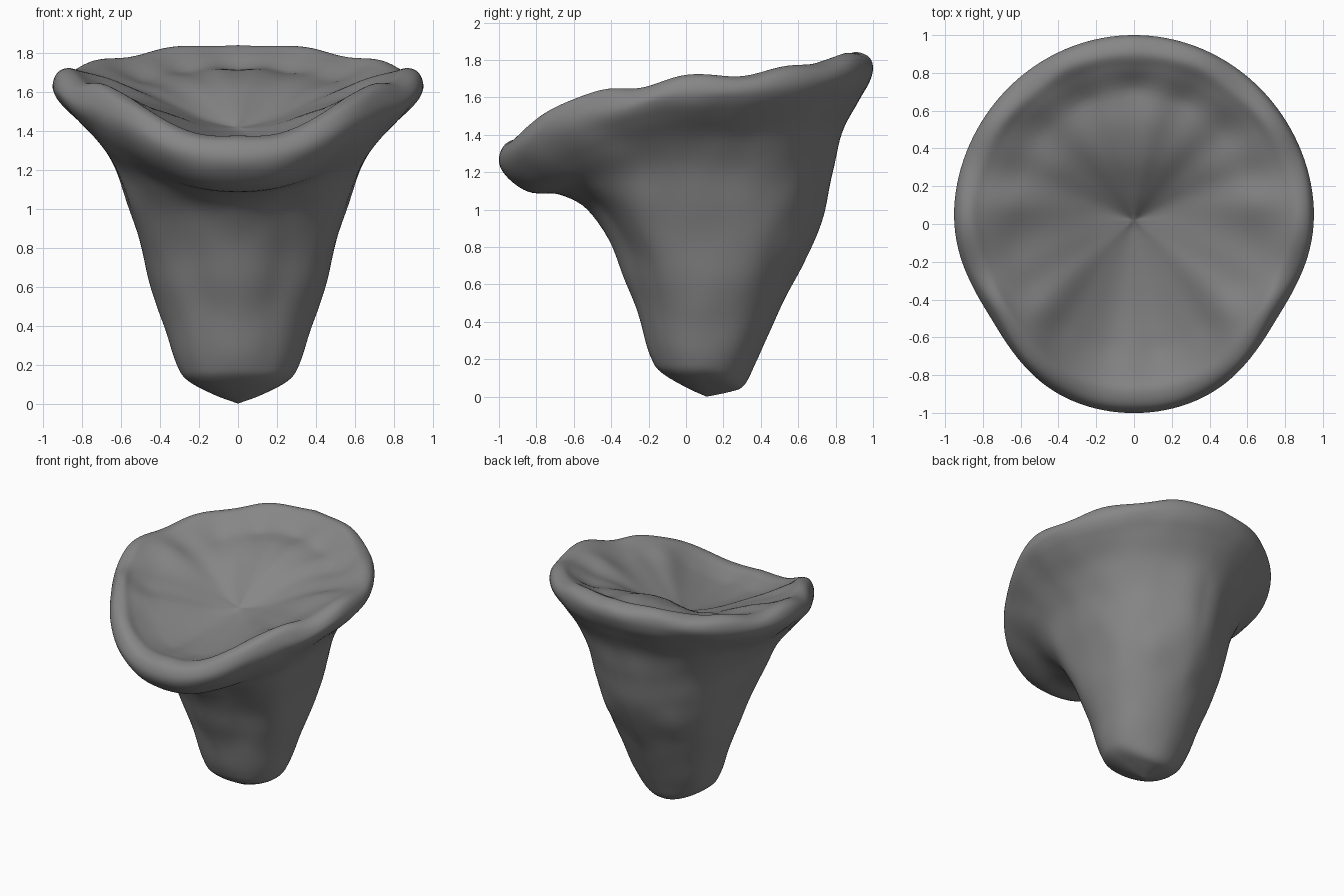
import bpy, bmesh, math
from mathutils import Vector, noise

if "Cube" in bpy.data.objects:
    bpy.data.objects.remove(bpy.data.objects["Cube"])

SEG, SUB = 144, 5

# Ring profile: half width, front y, back y, then height at front, side, back
OUTER = [
    (.00, .11, .11, .00, .00, .00),
    (.13, .00, .23, .05, .05, .025),
    (.265, -.14, .305, .13, .12, .06),
    (.32, -.19, .37, .21, .21, .18),
    (.385, -.24, .47, .40, .40, .40),
    (.445, -.31, .56, .60, .60, .60),
    (.50, -.39, .67, .80, .80, .80),
    (.56, -.52, .735, 1.0, 1.0, 1.0),
    (.625, -.67, .78, 1.08, 1.2, 1.2),
    (.74, -.82, .83, 1.09, 1.37, 1.41),
    (.86, -.92, .92, 1.14, 1.49, 1.58),
    (.935, -.985, .98, 1.21, 1.57, 1.68),
]
INNER = [
    (.96, -1.0, 1.0, 1.28, 1.63, 1.76),
    (.935, -.965, .975, 1.35, 1.69, 1.82),
    (.87, -.89, .90, 1.375, 1.71, 1.845),
    (.79, -.80, .82, 1.355, 1.68, 1.80),
    (.64, -.66, .70, 1.335, 1.62, 1.725),
    (.45, -.45, .52, 1.34, 1.56, 1.715),
    (.22, -.20, .28, 1.37, 1.46, 1.62),
    (.00, .02, .02, 1.41, 1.41, 1.41),
]


def bump(t, centre, width):
    return math.exp(-((t - centre) / width) ** 2)


def spline(keys, sub):
    """Smooth interpolation through the key rings."""
    k = [Vector(p) for p in keys]
    rings = []
    for i in range(len(k) - 1):
        p0, p1, p2, p3 = k[max(i - 1, 0)], k[i], k[i + 1], k[min(i + 2, len(k) - 1)]
        for j in range(sub):
            t = j / sub
            rings.append((i + t, p1 + (p2 - p0) * (t / 2)
                          + (p0 * 2 - p1 * 5 + p2 * 4 - p3) * (t * t / 2)
                          + (p1 * 3 - p0 - p2 * 3 + p3) * (t ** 3 / 2)))
    return rings


def ring_point(level, r, a):
    s, c = math.sin(a), math.cos(a)
    w, yf, yb, zf, zs, zb = r
    x, mid = w * c, (yf + yb) / 2
    y = mid + (yb - yf) / 2 * s
    z = zs + s * s * ((zb if s > 0 else zf) - zs)
    phi = abs(math.atan2(c, -s))          # 0 at the front, pi at the back
    rim = bump(level, 13, 3)
    # Shallow flutes down the stem, fuller front corners under the rim
    stem = bump(level, 6, 2.6)
    flute = 1 + stem * (.012 * math.cos(phi * 6) - .025 * bump(phi, .5, .18))
    flute += bump(level, 7, 2) * .07 * bump(phi, .98, .35)
    # Front corners of the rim pulled in
    flute -= rim * .08 * bump(phi, 1.0, .4)
    x *= flute
    y = mid + (y - mid) * flute
    z += rim * (.06 * bump(phi, .75, .25) - .025 * bump(phi, 1.25, .17))
    # Radial folds inside the cup, fading over the lip and in the middle
    fold = bump(level, 16.0, 1.2)
    z += fold * (.009 * math.cos(phi * 15) + .03 * bump(phi, 1.75, .2)
                 + .01 * bump(phi, .85, .2) - .02 * bump(phi, 1.3, .15)
                 - .015 * bump(phi, .4, .12))
    # Wavy lip
    z += .014 * bump(level, 13.5, 1.3) * math.cos(phi * 11 + 1) * (.4 + .6 * abs(c))
    # Organic unevenness, mirrored left to right
    n = noise.noise(Vector((abs(x) * 5, y * 5, z * 4))) * .01
    d = Vector((x, y - mid))
    if d.length > .05:
        d.normalize()
        edge = 1 - bump(level, 12, 1)
        x += d.x * n * edge
        y += d.y * n * edge
    return x, y, z


# Funnel-shaped body with a shallow, sloping cupped top
bm = bmesh.new()
rings = []
for level, r in spline(OUTER + INNER, SUB)[1:]:
    rings.append([bm.verts.new(ring_point(level, r, math.tau * i / SEG)) for i in range(SEG)])
for lower, upper in zip(rings, rings[1:]):
    for i in range(SEG):
        j = (i + 1) % SEG
        bm.faces.new((lower[i], lower[j], upper[j], upper[i]))

# Close the foot and the middle of the cup
foot = bm.verts.new((0, .11, 0))
pit = bm.verts.new((0, .02, 1.41))
for i in range(SEG):
    j = (i + 1) % SEG
    bm.faces.new((foot, rings[0][j], rings[0][i]))
    bm.faces.new((pit, rings[-1][i], rings[-1][j]))

# Soften the middle of the cup
middle = [v for ring in rings[-14:] for v in ring] + [pit]
for _ in range(6):
    bmesh.ops.smooth_vert(bm, verts=middle, factor=.5,
                          use_axis_x=False, use_axis_y=False, use_axis_z=True)

bmesh.ops.recalc_face_normals(bm, faces=bm.faces)
low = min(v.co.z for v in bm.verts)
for v in bm.verts:
    v.co.z -= low
for f in bm.faces:
    f.smooth = True

mesh = bpy.data.meshes.new("mushroom_body")
bm.to_mesh(mesh)
bm.free()
body = bpy.data.objects.new("mushroom_body", mesh)
bpy.context.collection.objects.link(body)

# Dark grey flesh
mat = bpy.data.materials.new("dark_grey")
mat.diffuse_color = (.24, .24, .24, 1)
mat.use_nodes = True
mat.node_tree.nodes["Principled BSDF"].inputs["Base Color"].default_value = mat.diffuse_color
mesh.materials.append(mat)
